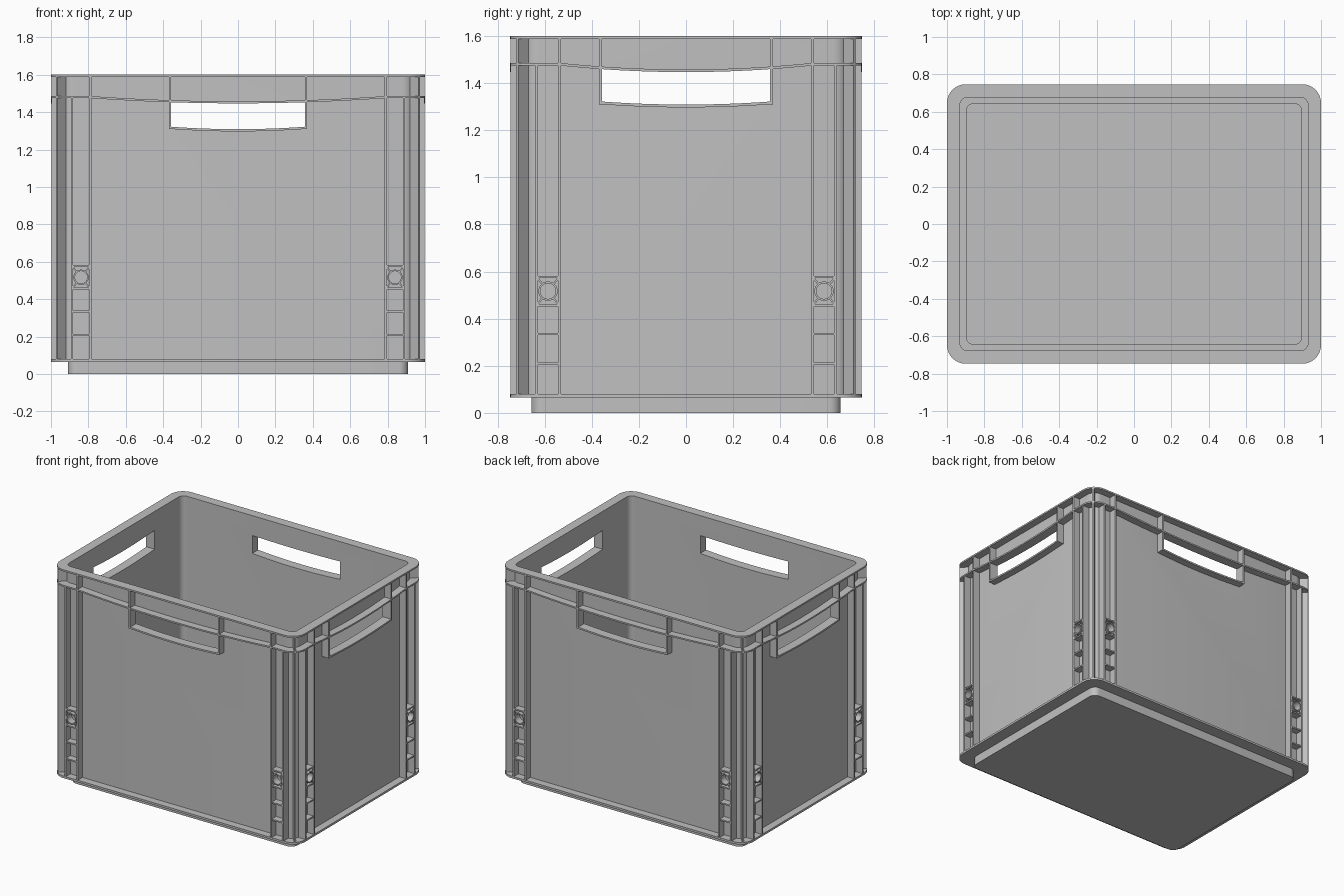
import bpy, bmesh, math
from mathutils import Matrix, Vector

if "Cube" in bpy.data.objects:
    bpy.data.objects.remove(bpy.data.objects["Cube"], do_unlink=True)

HX, HY, TOP = 1.0, 0.747, 1.6
RIB = 0.012            # rib thickness
ROOT, TIP = 0.06, 0.002  # rib depth, measured inward from the outer edge
HOLE = 0.357           # half width of a handle opening
SAG = 0.028

grey = bpy.data.materials.new("crate grey")
grey.use_nodes = True
grey.diffuse_color = (0.53, 0.53, 0.53, 1)
grey.node_tree.nodes["Principled BSDF"].inputs["Base Color"].default_value = (0.53, 0.53, 0.53, 1)


def finish(name, bm):
    bmesh.ops.recalc_face_normals(bm, faces=bm.faces)
    me = bpy.data.meshes.new(name)
    bm.to_mesh(me)
    bm.free()
    me.materials.append(grey)
    ob = bpy.data.objects.new(name, me)
    bpy.context.collection.objects.link(ob)
    return ob


def rounded_rect(inset, r, side_points=0):
    """Counter-clockwise loop, with optional points along each straight side."""
    hx, hy = HX - inset, HY - inset
    pts = []
    for k, (sx, sy) in enumerate(((1, 1), (-1, 1), (-1, -1), (1, -1))):
        for i in range(9):
            a = math.pi / 2 * (k + i / 8)
            pts.append((sx * (hx - r) + r * math.cos(a), sy * (hy - r) + r * math.sin(a)))
        reach = (HX if k % 2 == 0 else HY) - 0.21
        for i in range(side_points):
            t = reach * (1 - 2 * i / (side_points - 1))
            pts.append(((t, hy), (-hx, t), (-t, -hy), (hx, -t))[k])
    return pts


def loft(bm, loops, closed=False):
    rings = [[bm.verts.new(p) for p in loop] for loop in loops]
    pairs = list(zip(rings, rings[1:])) + ([(rings[-1], rings[0])] if closed else [])
    for a, b in pairs:
        for i in range(len(a)):
            j = (i + 1) % len(a)
            bm.faces.new((a[i], a[j], b[j], b[i]))
    if not closed:
        bm.faces.new(rings[0])
        bm.faces.new(rings[-1])


def prism(bm, outline, y0, y1):
    """Extrude an (x, z) outline along y."""
    loft(bm, [[(x, y, z) for x, z in outline] for y in (y0, y1)])


def rect(x0, x1, z0, z1):
    return [(x0, z0), (x1, z0), (x1, z1), (x0, z1)]


def flange_sag(t, reach):
    return SAG * (1 - (t / reach) ** 2) if abs(t) < reach else 0.0


def handle_floor(t):
    return 1.322 - 0.013 * (1 - (t / HOLE) ** 2)


ts = [HOLE * (i / 8 - 1) for i in range(17)]

# Shell: foot, bottom flange, wall, top rim, inside and floor (inset, radius, z)
profile = [(0.09, 0.05, 0), (0.09, 0.05, 0.065), (0, 0.1, 0.065), (0, 0.1, 0.08),
           (0.055, 0.067, 0.08), (0.055, 0.067, 1.588), (0, 0.1, 1.588), (0, 0.1, TOP),
           (0.07, 0.04, TOP), (0.07, 0.04, 0.08), (0.105, 0.035, 0.08), (0.105, 0.035, 0.015)]
bm = bmesh.new()
loft(bm, [[(x, y, z) for x, y in rounded_rect(d, r)] for d, r, z in profile])
shell = finish("crate_shell", bm)

# Handle openings, each cutter passing through two opposite walls
cutters = []
for k, (edge, half) in enumerate(((HY, HX), (HX, HY))):
    bm = bmesh.new()
    low = [(t, handle_floor(t)) for t in ts]
    high = [(t, 1.476 - flange_sag(t, half - 0.21)) for t in reversed(ts)]
    prism(bm, low + high, -1.2, 1.2)
    bm.transform(Matrix.Rotation(k * math.pi / 2, 4, "Z"))
    cutter = finish("handle_cutter", bm)
    cutter.hide_render = True
    mod = shell.modifiers.new("handle opening", "BOOLEAN")
    mod.operation, mod.solver, mod.object = "DIFFERENCE", "EXACT", cutter
    cutters.append(cutter)
bpy.context.view_layer.update()
cut_mesh = bpy.data.meshes.new_from_object(shell.evaluated_get(bpy.context.evaluated_depsgraph_get()))
shell.modifiers.clear()
shell.data = cut_mesh
for cutter in cutters:
    bpy.data.objects.remove(cutter, do_unlink=True)

# Lower rim flange, dipping over each handle
bm = bmesh.new()
loops = []
for d, r, z in ((0, 0.1, 1.475), (0, 0.1, 1.486), (ROOT, 0.06, 1.486), (ROOT, 0.06, 1.475)):
    loop = []
    for x, y in rounded_rect(d, r, 21):
        on_front = abs(y) > HY - 0.1 and abs(x) < HX - 0.2
        s = flange_sag(x, HX - 0.21) if on_front else flange_sag(y, HY - 0.21)
        loop.append((x, y, z - s))
    loops.append(loop)
loft(bm, loops, closed=True)
finish("lower_rim_flange", bm)

# Ribs, handle frame and stud rings for each side
for k, side in enumerate(("front", "left", "back", "right")):
    edge, half = (HY, HX) if k % 2 == 0 else (HX, HY)
    y0, y1 = -(edge - ROOT), -(edge - TIP)
    turn = Matrix.Rotation(k * math.pi / 2, 4, "Z")

    ribs, frame, studs = bmesh.new(), bmesh.new(), bmesh.new()
    for s in (-1, 1):
        outer, inner = s * (half - 0.112), s * (half - 0.21)
        h = RIB / 2
        prism(ribs, rect(outer - h, outer + h, 0.075, 1.48), y0, y1)
        prism(ribs, rect(inner - h, inner + h, 0.075, 1.59), y0, y1)
        lo, hi = sorted((outer, inner))
        for z in (0.21, 0.335, 0.457, 0.577):
            prism(ribs, rect(lo, hi, z - 0.005, z + 0.005), y0, y1 + 0.002)

        # Handle frame uprights reach the top rim
        a, b = sorted((s * HOLE, s * (HOLE + 0.012)))
        prism(frame, rect(a, b, 1.31, 1.59), y0, y1)

        # Stud ring braced to the corners of its cell
        cx, cz = (outer + inner) / 2, 0.517
        loops = []
        for r, y in ((0.041, y0), (0.041, y1), (0.033, y1), (0.033, y0)):
            loops.append([(cx + r * math.cos(i * math.pi / 12), y, cz + r * math.sin(i * math.pi / 12))
                          for i in range(24)])
        loft(studs, loops, closed=True)
        for dx in (-1, 1):
            for dz in (-1, 1):
                d = Vector((dx * 0.046, dz * 0.058))
                n = Vector((-d.y, d.x)).normalized() * 0.004
                c = Vector((cx, cz))
                p, q = c + d.normalized() * 0.038, c + d
                prism(studs, [tuple(v) for v in (p - n, q - n, q + n, p + n)], y0, y1 + 0.004)

    # Curved sill under the opening
    sill = [(t, handle_floor(t)) for t in ts] + [(t, handle_floor(t) - 0.012) for t in reversed(ts)]
    prism(frame, sill, y0, y1)

    for name, part in (("wall_ribs", ribs), ("handle_frame", frame), ("stud_rings", studs)):
        part.transform(turn)
        finish(f"{side}_{name}", part)

# Diagonal rib on each rounded corner
bm = bmesh.new()
for sx in (-1, 1):
    for sy in (-1, 1):
        n = Vector((-sy, sx)).normalized() * RIB / 2
        p = Vector((sx * (HX - 0.079), sy * (HY - 0.079)))
        q = Vector((sx * (HX - 0.031), sy * (HY - 0.031)))
        base = (p - n, q - n, q + n, p + n)
        loft(bm, [[(v.x, v.y, z) for v in base] for z in (0.075, 1.59)])
finish("corner_ribs", bm)

# Smooth the rounded corners, keep the edges sharp
bpy.ops.object.select_all(action="DESELECT")
for ob in bpy.context.collection.objects:
    if ob.type == "MESH":
        ob.select_set(True)
        bpy.context.view_layer.objects.active = ob
bpy.ops.object.shade_smooth_by_angle(angle=math.radians(30))
